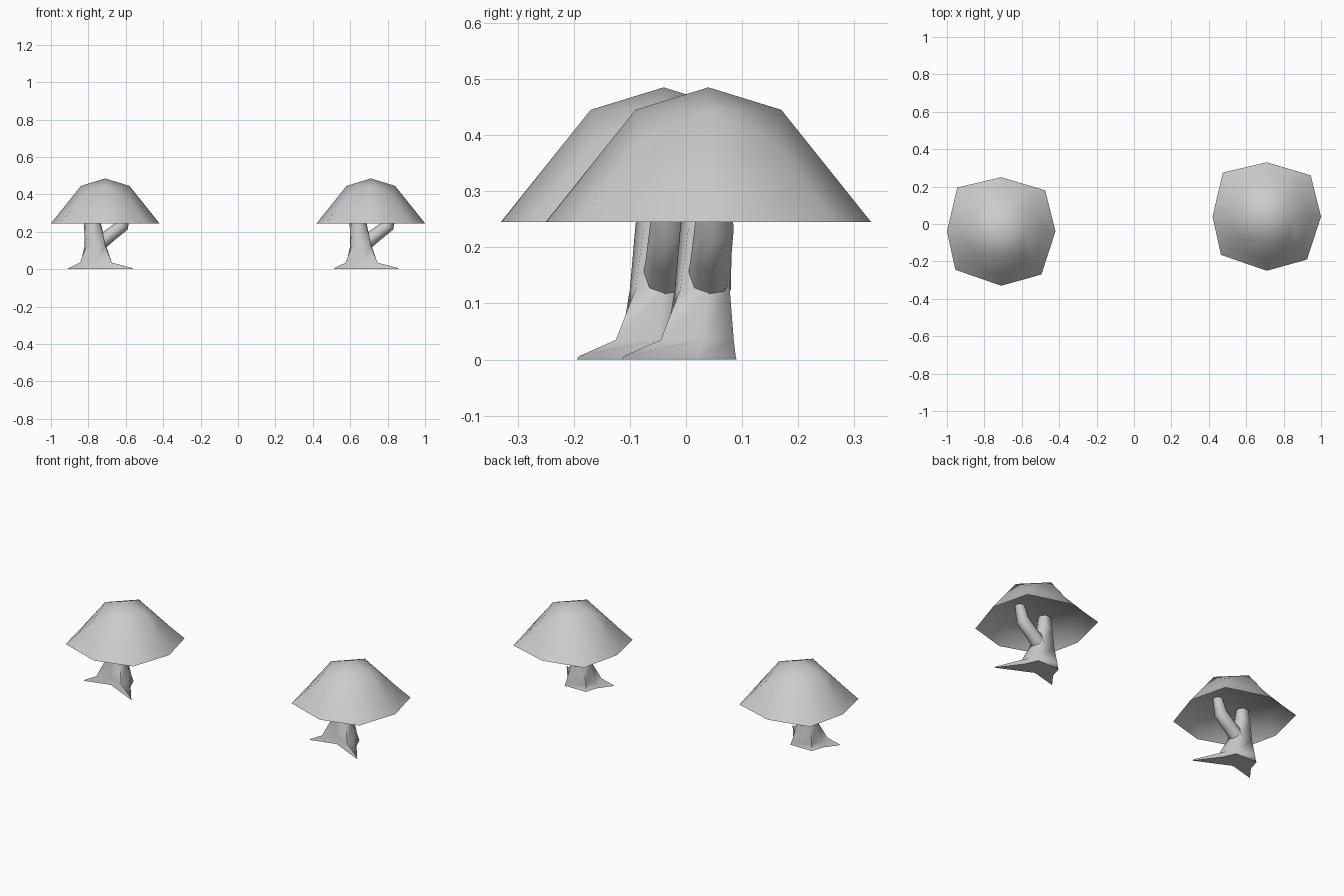
import bpy, bmesh, math
from mathutils import Vector

if "Cube" in bpy.data.objects:
    bpy.data.objects.remove(bpy.data.objects["Cube"])

CENTRES = [(-0.71, -0.04), (0.71, 0.04)]


def finish(name, bm, angle=60):
    bmesh.ops.recalc_face_normals(bm, faces=bm.faces)
    mesh = bpy.data.meshes.new(name)
    bm.to_mesh(mesh)
    bm.free()
    ob = bpy.data.objects.new(name, mesh)
    bpy.context.collection.objects.link(ob)
    bpy.ops.object.select_all(action='DESELECT')
    ob.select_set(True)
    bpy.context.view_layer.objects.active = ob
    bpy.ops.object.shade_smooth_by_angle(angle=math.radians(angle))
    return ob


def add_ring(bm, pts):
    return [bm.verts.new(p) for p in pts]


def bridge(bm, a, b):
    n = len(a)
    for i in range(n):
        j = (i + 1) % n
        bm.faces.new((a[i], a[j], b[j], b[i]))


def loft(bm, rings):
    loops = [add_ring(bm, r) for r in rings]
    for a, b in zip(loops, loops[1:]):
        bridge(bm, a, b)
    bm.faces.new(loops[0][::-1])
    bm.faces.new(loops[-1])


def level(pts, z):
    return [(x, y, z) for x, y in pts]


def circle(c, r, axis, n=8):
    q = Vector((0, 0, 1)).rotation_difference(Vector(axis))
    return [Vector(c) + q @ Vector((r * math.cos(t), r * math.sin(t), 0))
            for t in (2 * math.pi * i / n for i in range(n))]


# canopy: eight-sided dome with a thin brim and a recessed flat underside
def canopy(name, cx, cy):
    rim = level([(0.29, 0), (0.235, 0.22), (0, 0.29), (-0.235, 0.235),
                 (-0.29, 0), (-0.245, -0.205), (0, -0.29), (0.215, -0.23)], 0.245)
    k, d = 0.13, 0.125
    knee = [(k, 0, 0.445), (d, d, 0.38), (0, k, 0.445), (-d, d, 0.38),
            (-k, 0, 0.445), (-d, -d, 0.38), (0, -k, 0.445), (d, -d, 0.38)]
    crease = [Vector(r).lerp(Vector(p), (0.314 - r[2]) / (p[2] - r[2]))
              for r, p in zip(rim, knee)]
    bm = bmesh.new()
    outer, mid, top = (add_ring(bm, p) for p in (rim, crease, knee))
    bridge(bm, outer, mid)
    bridge(bm, mid, top)
    apex = bm.verts.new((0, 0, 0.485))
    for i in range(0, 8, 2):
        bm.faces.new((top[i], top[i + 1], top[(i + 2) % 8], apex))
    # underside just inside the brim
    under = add_ring(bm, [(p.x * 0.995, p.y * 0.995, p.z - 0.002) for p in crease])
    bridge(bm, outer, under)
    bm.faces.new(under)
    finish(name, bm).location = (cx, cy, 0)


# trunk: flared base with two roots, rising into the upright limb
def trunk(name, cx, cy):
    base = [(0.02, 0.05), (-0.12, 0.05), (-0.14, -0.02), (-0.2, -0.1),
            (-0.05, -0.06), (0.15, -0.155), (0.05, -0.02)]
    ankle = [(0.01, 0.045), (-0.115, 0.045), (-0.13, -0.02), (-0.135, -0.075),
             (-0.05, -0.055), (0.035, -0.085), (0.035, -0.01)]
    waist = [(-0.01, 0.038), (-0.1, 0.038), (-0.11, 0), (-0.1, -0.04),
             (-0.05, -0.06), (0, -0.05), (0.005, 0)]
    limb = [(-0.045, 0.033), (-0.09, 0.033), (-0.113, 0.005), (-0.105, -0.03),
            (-0.07, -0.05), (-0.035, -0.035), (-0.022, 0.005)]
    bm = bmesh.new()
    loft(bm, [level(base, 0), level([(x * 0.97, y * 0.97) for x, y in base], 0.006),
              level(ankle, 0.035), level(waist, 0.125), level(limb, 0.24),
              level([(-0.07 + (x + 0.07) * 0.7, y * 0.7) for x, y in limb], 0.33)])
    finish(name, bm, 70).location = (cx, cy, 0)


# side branch: leans out of the trunk, then bends upright
def branch(name, cx, cy):
    bm = bmesh.new()
    loft(bm, [circle((-0.045, 0, 0.125), 0.04, (0.8, 0, 0.6)),
              circle((0.03, 0.005, 0.185), 0.036, (0.8, 0, 0.6)),
              circle((0.092, 0.01, 0.233), 0.035, (0.6, 0, 0.8)),
              circle((0.115, 0.01, 0.325), 0.025, (0.1, 0, 1))])
    finish(name, bm, 70).location = (cx, cy, 0)


for side, (x, y) in zip(("left", "right"), CENTRES):
    canopy(side + "_canopy", x, y)
    trunk(side + "_trunk", x, y)
    branch(side + "_branch", x, y)
